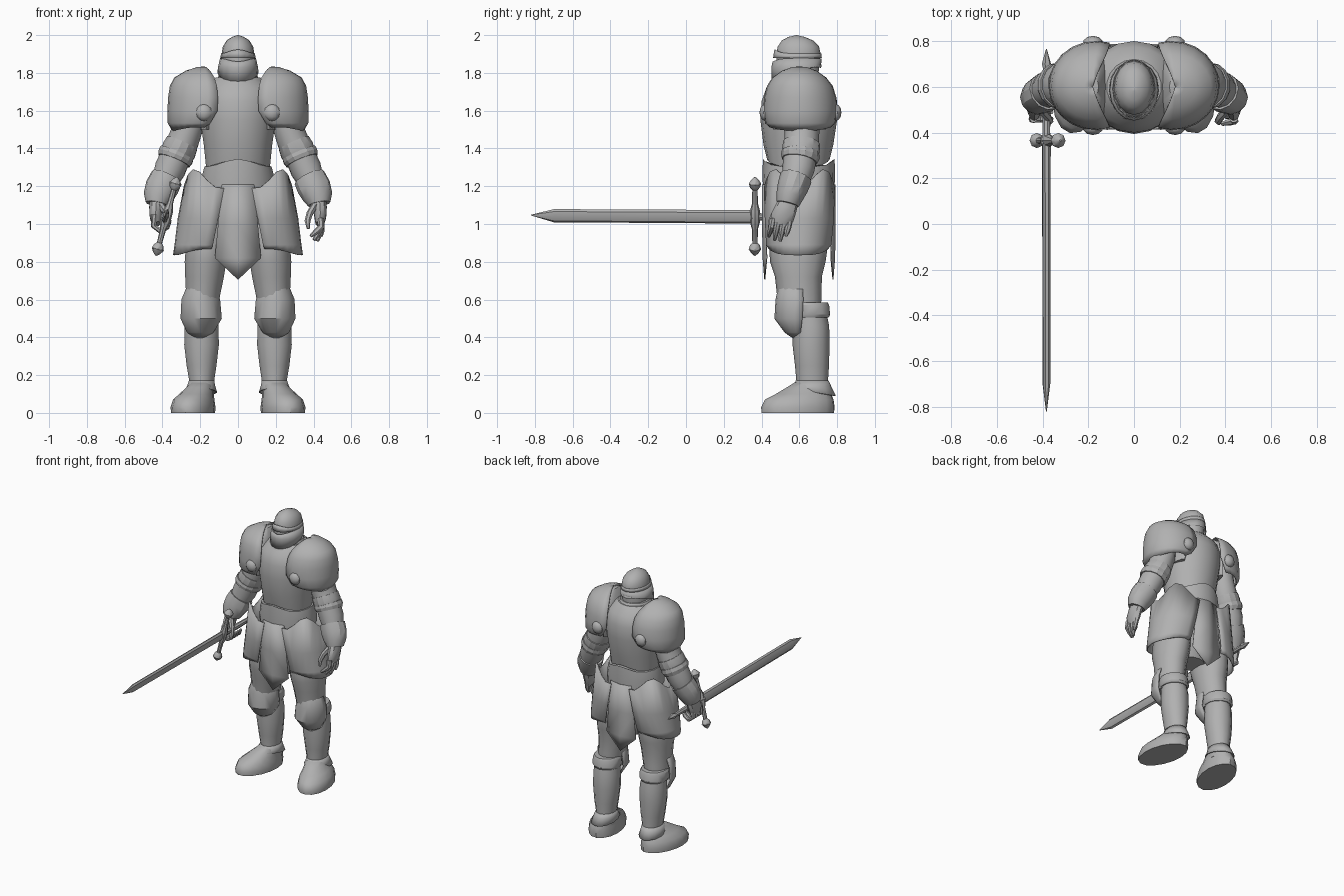
import bpy, bmesh, math
from mathutils import Vector, Matrix

steel = bpy.data.materials.new("steel_grey")
steel.diffuse_color = (0.44, 0.44, 0.44, 1)
Z = Vector((0, 0, 1))


def finish(name, bm, mirror=False, thick=0.0, angle=38):
    bmesh.ops.recalc_face_normals(bm, faces=bm.faces)
    me = bpy.data.meshes.new(name)
    bm.to_mesh(me)
    bm.free()
    me.materials.append(steel)
    for p in me.polygons:
        p.use_smooth = True
    me.set_sharp_from_angle(angle=math.radians(angle))
    ob = bpy.data.objects.new(name, me)
    bpy.context.collection.objects.link(ob)
    if thick:
        m = ob.modifiers.new("thickness", 'SOLIDIFY')
        m.thickness, m.offset = thick, 0
    if mirror:
        ob.modifiers.new("mirror", 'MIRROR')
    return ob


def loft(name, rings, n=14, flat=True, arc=None, u0=(1, 0, 0), lift=None,
         drop=None, cap=True, mirror=False, thick=0.0, spin=0, angle=38):
    """Rings are (x, y, z, ru, rv). Flat rings stay level, others follow the path.
    lift / drop shift the last / first ring by a function of the angle."""
    bm = bmesh.new()
    cs = [Vector(r[:3]) for r in rings]
    rows = []
    for i, r in enumerate(rings):
        t = Z if flat else (cs[min(i + 1, len(cs) - 1)] - cs[max(i - 1, 0)]).normalized()
        u = Vector(u0)
        u = (u - t * u.dot(t)).normalized()
        v = t.cross(u)
        row = []
        for k in range(n + 1 if arc else n):
            a = math.radians(arc[0] + (arc[1] - arc[0]) * k / n) if arc else math.tau * k / n - math.pi / 2
            p = cs[i] + u * math.cos(a) * r[3] + v * math.sin(a) * r[4]
            if lift and i == len(rings) - 1:
                p.z += lift(a)
            if drop and i == 0:
                p.z += drop(a)
            row.append(bm.verts.new(p))
        rows.append(row)
    for A, B in zip(rows, rows[1:]):
        for k in range(n):
            j = (k + 1) if arc else (k + 1) % n
            bm.faces.new((A[k], A[j], B[j], B[k]))
    if cap and not arc:
        bm.faces.new(rows[0])
        bm.faces.new(rows[-1])
    if spin:
        bmesh.ops.rotate(bm, verts=bm.verts, cent=cs[0], matrix=Matrix.Rotation(math.radians(spin), 3, 'Z'))
    return finish(name, bm, mirror, thick, angle)


def ball(name, pos, scale, mirror=False):
    bm = bmesh.new()
    bmesh.ops.create_uvsphere(bm, u_segments=10, v_segments=6, radius=1,
                              matrix=Matrix.Translation(pos) @ Matrix.Diagonal((*scale, 1)))
    return finish(name, bm, mirror)


def peak(h, p=6):
    return lambda a: h * abs(math.sin(a)) ** p


def front(h, p=4):
    return lambda a: h * max(0, -math.sin(a)) ** p


# helmet: skull dome, brow and visor with a narrow eye slit between them
loft("helmet_dome", [(0, .595, 1.74, .085, .1), (0, .595, 1.9, .087, .118), (0, .595, 1.94, .08, .109),
                     (0, .59, 1.972, .06, .082), (0, .585, 1.99, .032, .044), (0, .585, 2.0, .003, .003)], 16)
loft("helmet_brow", [(0, .59, 1.878, .092, .127), (0, .592, 1.902, .087, .122)], 16, cap=False, thick=.004,
     lift=front(.022))
loft("helmet_visor", [(0, .585, 1.8, .106, .13), (0, .585, 1.83, .103, .13), (0, .588, 1.877, .092, .127)],
     16, cap=False, thick=.006, drop=lambda a: .045 * math.sin(a), lift=front(-.018))

# collar and breastplate
loft("gorget", [(0, .59, 1.69, .15, .17), (0, .59, 1.75, .122, .14), (0, .6, 1.79, .1, .105)], 16,
     drop=front(-.05, 6))
loft("breastplate", [(0, .595, 1.305, .172, .165), (0, .595, 1.42, .184, .185), (0, .597, 1.55, .203, .203),
                     (0, .6, 1.65, .21, .2), (0, .6, 1.72, .19, .175), (0, .6, 1.775, .12, .12)], 18, drop=peak(.035))

# waist, belt and hips
loft("belt", [(0, .597, 1.17, .2, .188), (0, .597, 1.25, .195, .192), (0, .597, 1.305, .18, .19)], 18,
     lift=peak(.04))
loft("hips", [(0, .6, .8, .1, .09), (0, .6, .9, .2, .13), (0, .6, 1.2, .19, .17)], 14)

# pointed front and back cloth panels
for name, y, s in (("front_tabard", .405, 1), ("back_tabard", .79, -1)):
    bm = bmesh.new()
    rows = [[bm.verts.new((x * w, y + s * (abs(x) * .02 + d), z)) for x in (-1, 0, 1)]
            for z, w, d in ((1.21, .085, 0), (1.0, .105, 0), (.82, .122, .003))]
    tip = bm.verts.new((0, y + s * .012, .705))
    for A, B in zip(rows, rows[1:]):
        for k in (0, 1):
            bm.faces.new((A[k], A[k + 1], B[k + 1], B[k]))
    for k in (0, 1):
        bm.faces.new((rows[2][k], rows[2][k + 1], tip))
    finish(name, bm, thick=.005)

# flared hip plates wrapping each side
loft("hip_plate", [(.165, .595, .835, .175, .155), (.157, .597, .89, .175, .17), (.13, .6, 1.03, .185, .18),
                   (.1, .6, 1.19, .185, .185)], 14, arc=(-98, 98), mirror=True, thick=.008,
     lift=lambda a: .1 * max(0, math.sin(2 * abs(a))) ** 2, drop=lambda a: .035 * abs(math.sin(a)) ** 4)

# legs
loft("thigh", [(.195, .61, .5, .085, .1), (.185, .6, .62, .092, .118), (.177, .595, .72, .105, .124),
               (.172, .592, .8, .113, .147), (.165, .595, .88, .114, .155), (.15, .6, 1.0, .11, .14)], 14, mirror=True)
loft("shin", [(.192, .668, .08, .066, .085), (.192, .668, .16, .066, .083), (.193, .667, .25, .081, .09),
              (.193, .662, .36, .094, .098), (.193, .662, .46, .092, .096), (.195, .65, .55, .08, .09)], 14, mirror=True)
loft("knee_band", [(.195, .655, .505, .092, .1), (.195, .655, .52, .1, .108), (.195, .65, .57, .098, .108),
                   (.195, .65, .585, .088, .1)], 14, mirror=True, angle=30)
loft("knee_guard", [(.2, .595, .4, .025, .03), (.2, .595, .428, .068, .07), (.195, .595, .5, .107, .123),
                    (.197, .6, .6, .1, .122), (.2, .6, .665, .07, .108), (.2, .59, .69, .035, .09)], 10,
     arc=(-190, 10), mirror=True, thick=.008)

# boots with a flared ankle cuff
loft("boot", [(.238, .592, 0, .112, .196), (.238, .592, .03, .114, .199), (.236, .6, .07, .105, .186),
              (.226, .625, .1, .088, .15), (.212, .65, .135, .07, .112), (.205, .665, .16, .06, .085)], 16,
     mirror=True, spin=12)
loft("ankle_cuff", [(.198, .672, .11, .085, .118), (.195, .67, .14, .074, .096), (.193, .668, .17, .066, .084)], 14,
     cap=False, mirror=True, thick=.006, drop=lambda a: -.02 * math.sin(a))

# shoulder guards, tucked in at the bottom, with round bosses front and back
loft("shoulder_guard", [(.215, .605, 1.495, .13, .16), (.195, .605, 1.535, .173, .182), (.165, .605, 1.6, .205, .192),
                        (.163, .605, 1.67, .203, .187), (.165, .603, 1.73, .192, .17), (.17, .6, 1.772, .165, .14),
                        (.175, .6, 1.808, .1, .09), (.178, .6, 1.826, .04, .04), (.18, .6, 1.83, .003, .003)], 14,
     arc=(-106, 106), mirror=True, thick=.008, drop=lambda a: .02 * abs(math.sin(a)) ** 3, angle=45)
loft("shoulder_inner", [(.17, .6, 1.5, .03, .14), (.14, .6, 1.66, .035, .165), (.155, .6, 1.77, .03, .12),
                        (.175, .6, 1.82, .02, .04)], 12, mirror=True)
for name, y in (("front_boss", .42), ("back_boss", .792)):
    ball(name, (.18, y, 1.59), (.044, .031, .045), True)

# arms: upper arm, lapped bands, forearm, flared gauntlet cuff
loft("upper_arm", [(.25, .615, 1.66, .08, .09), (.262, .615, 1.52, .082, .092), (.29, .612, 1.44, .085, .092),
                   (.325, .606, 1.36, .082, .085)], 14, False, mirror=True)
loft("elbow_plate", [(.295, .612, 1.43, .088, .098), (.313, .608, 1.39, .094, .1), (.326, .605, 1.365, .088, .093)],
     14, False, mirror=True, angle=25)
loft("elbow_band", [(.322, .606, 1.378, .095, .1), (.331, .604, 1.357, .098, .103), (.34, .6, 1.335, .09, .095)],
     14, False, mirror=True, angle=20)
loft("forearm", [(.325, .605, 1.37, .082, .09), (.36, .595, 1.29, .084, .085), (.393, .575, 1.21, .068, .07),
                 (.423, .548, 1.12, .045, .05)], 14, False, mirror=True)
loft("gauntlet_cuff", [(.378, .582, 1.245, .086, .086), (.402, .565, 1.195, .09, .082), (.422, .548, 1.145, .08, .072),
                       (.43, .538, 1.105, .06, .06)], 12, False, mirror=True, angle=30)
loft("hand", [(.422, .55, 1.14, .044, .05), (.434, .53, 1.085, .038, .058), (.436, .51, 1.035, .032, .062),
              (.432, .5, 1.0, .023, .05)], 10, False, mirror=True)

# open left hand fingers and closed right hand fingers
for i in range(4):
    y = .46 + .03 * i
    x, low = (.385, .402, .42, .44)[i], (.935, .915, .91, .935)[i]
    loft("left_finger", [(.437, y, 1.03, .019, .017), (.44, y - .008, .985, .018, .017),
                         ((x + .445) / 2, y - .015, (low + .985) / 2, .016, .015), (x, y - .022, low, .009, .009)],
         7, False)
    loft("right_finger", [(-.44, y, 1.05, .018, .017), (-.446, y, .99, .018, .016), (-.41, y, .962, .017, .016),
                          (-.375, y, .985, .015, .015), (-.36, y, 1.015, .009, .009)], 7, False, u0=(0, 1, 0))
loft("thumb", [(.408, .5, 1.1, .019, .021), (.38, .47, 1.055, .018, .019), (.368, .45, 1.015, .016, .016),
               (.372, .44, .975, .008, .008)], 7, False, mirror=True)

# sword: blade, tilted cross guard, grip and pointed pommel
roll = Vector((.26, 0, .966))
sx, sz = -.383, 1.042
loft("sword_blade", [(sx, -.82, sz + .005, .002, .002), (sx, -.7, sz + .002, .036, .015), (sx, .36, sz - .004, .037, .018)],
     8, False, u0=roll, angle=30)
guard = Vector((-.378, .365, 1.04))
half = [(.215, .004), (.2, .02), (.18, .033), (.158, .026), (.145, .014), (.07, .016), (.03, .027)]
loft("sword_guard", [(*(guard + roll * d), r, r) for d, r in [(-d, r) for d, r in half] + half[::-1]], 8, False)
loft("sword_grip", [(sx, .35, sz - .004, .03, .026), (sx, .4, sz - .004, .019, .017), (sx, .55, sz - .004, .021, .019),
                    (sx, .68, sz - .004, .016, .015)], 8, False, u0=roll)
loft("sword_pommel", [(sx, .675, sz - .004, .014, .014), (sx, .7, sz - .004, .021, .021), (sx, .765, sz - .004, .002, .002)],
     6, False, u0=roll)
